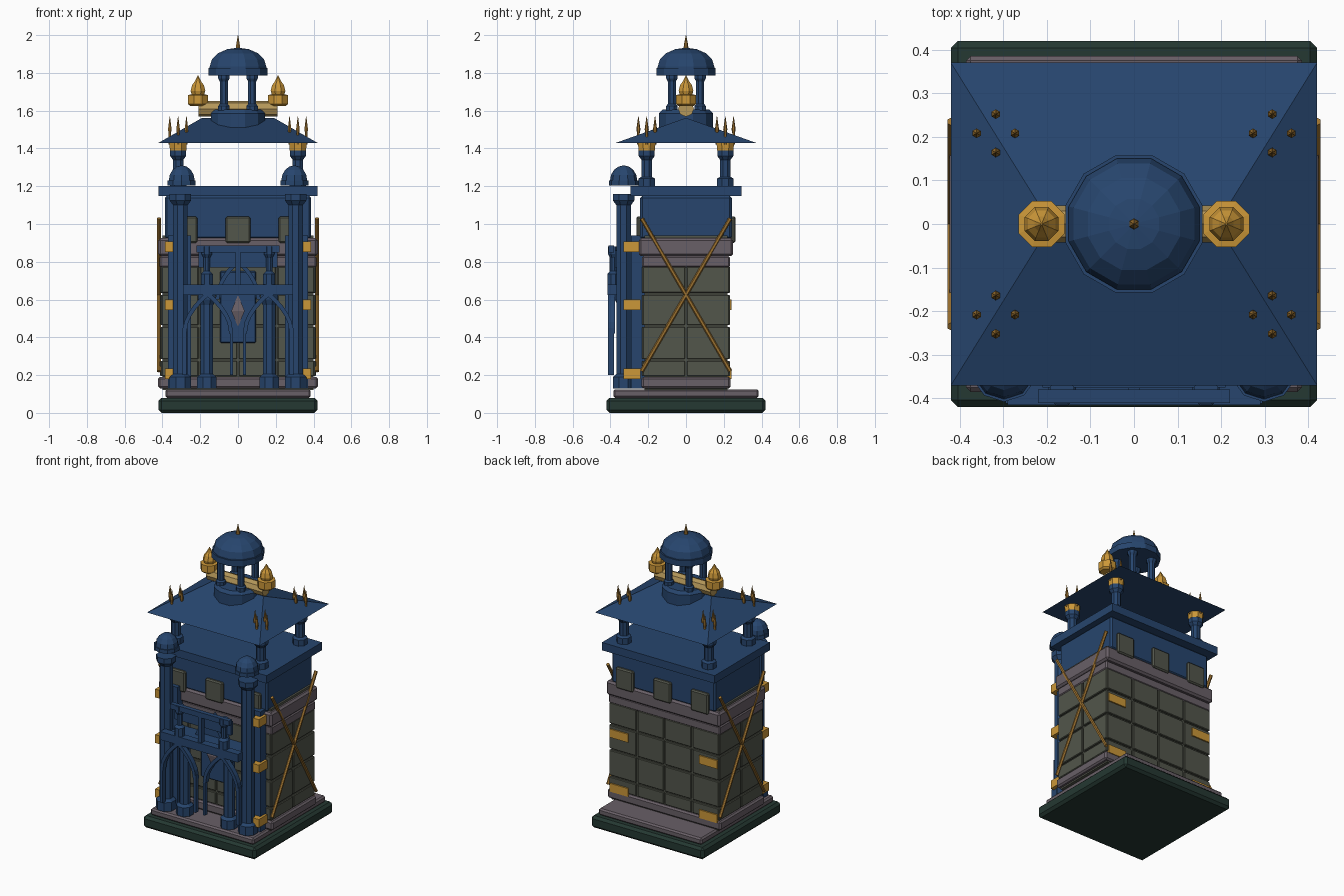
import bpy, bmesh, math
from mathutils import Vector

cube = bpy.data.objects.get("Cube")
if cube:
    bpy.data.objects.remove(cube, do_unlink=True)


def material(name, rgb):
    m = bpy.data.materials.new(name)
    m.use_nodes = True
    col = (*rgb, 1)
    m.diffuse_color = col
    m.node_tree.nodes["Principled BSDF"].inputs["Base Color"].default_value = col
    return m


BLUE = material("deep blue", (.02, .06, .155))
GOLD = material("gold", (.6, .31, .04))
PALE = material("pale gold", (.46, .31, .1))
BRONZE = material("dark gold", (.34, .17, .03))
STONE = material("grey green stone", (.085, .092, .07))
MAUVE = material("mauve stone", (.14, .115, .135))
GREEN = material("dark green", (.018, .04, .032))


def finish(name, bm, mat, loc=(0, 0, 0)):
    bmesh.ops.recalc_face_normals(bm, faces=bm.faces)
    me = bpy.data.meshes.new(name)
    bm.to_mesh(me)
    bm.free()
    me.materials.append(mat)
    ob = bpy.data.objects.new(name, me)
    ob.location = loc
    bpy.context.collection.objects.link(ob)
    return ob


def box(name, mat, x, y, z, bevel=0):
    """Box given by its (min, max) range on every axis."""
    bm = bmesh.new()
    bmesh.ops.create_cube(bm, size=1)
    for v in bm.verts:
        v.co = [r[0] if c < 0 else r[1] for c, r in zip(v.co, (x, y, z))]
    if bevel:
        bmesh.ops.bevel(bm, geom=bm.edges[:], offset=bevel, segments=1, affect='EDGES')
    return finish(name, bm, mat)


def lathe(name, mat, profile, x=0, y=0, sides=8):
    """Closed turned shape from (radius, height) points."""
    bm = bmesh.new()
    rings = []
    for r, z in profile:
        ring = []
        for i in range(sides):
            a = math.tau * (i + .5) / sides
            ring.append(bm.verts.new((r * math.cos(a), r * math.sin(a), z)))
        rings.append(ring)
    for low, high in zip(rings, rings[1:]):
        for i in range(sides):
            j = (i + 1) % sides
            bm.faces.new((low[i], low[j], high[j], high[i]))
    bm.faces.new(rings[0][::-1])
    bm.faces.new(rings[-1])
    return finish(name, bm, mat, (x, y, 0))


def bar(name, mat, a, b, radius, sides=6):
    a, b = Vector(a), Vector(b)
    bm = bmesh.new()
    bmesh.ops.create_cone(bm, cap_ends=True, segments=sides, radius1=radius,
                          radius2=radius, depth=(b - a).length)
    bm.transform((b - a).to_track_quat('Z', 'Y').to_matrix().to_4x4())
    return finish(name, bm, mat, (a + b) / 2)


def dome(radius, height, base, steps=4):
    return [(max(radius * math.cos(t), .003), base + height * math.sin(t))
            for t in [math.pi / 2 * i / steps for i in range(steps + 1)]]


def arch(name, x, half, spring, peak, y, depth, width):
    """Pointed arch band in the facade plane."""
    bm = bmesh.new()

    def curve(h, top):
        pts = []
        for i in range(6):
            t = i / 5
            pts.append((-h * (1 - t ** 1.6), spring + (top - spring) * t ** .8))
        return pts + [(-px, pz) for px, pz in pts[-2::-1]]

    outer, inner = curve(half, peak), curve(half - width, peak - width * 1.4)
    for i in range(len(outer) - 1):
        quad = [outer[i], outer[i + 1], inner[i + 1], inner[i]]
        f = bm.faces.new([bm.verts.new((x + px, y, pz)) for px, pz in quad])
        ext = bmesh.ops.extrude_face_region(bm, geom=[f])
        moved = [g for g in ext["geom"] if isinstance(g, bmesh.types.BMVert)]
        bmesh.ops.translate(bm, vec=(0, depth, 0), verts=moved)
        bm.faces.new([v for v in reversed([l.vert for l in f.loops])]) if not f.is_valid else None
    return finish(name, bm, BLUE)


# Base and plinth
box("base_slab", GREEN, (-.42, .42), (-.42, .42), (0, .08), .016)
box("plinth", MAUVE, (-.385, .385), (-.385, .385), (.08, .125), .01)

# Stone body with raised blocks and courses
box("body_core", STONE, (-.4, .4), (-.22, .22), (.12, .94))
rows = [(.19, .28), (.28, .46), (.46, .63), (.63, .78)]
G = .005
for lo, hi in rows:
    z = (lo + G, hi - G)
    for c in range(4):
        x0 = -.41 + c * .205
        for y in ((-.232, -.2), (.2, .232)):
            box("wall_block", STONE, (x0 + G, x0 + .205 - G), y, z, .004)
    for s in (-1, 1):
        for y in ((-.23, -G), (G, .23)):
            box("side_block", STONE, tuple(sorted((s * .38, s * .412))), y, z, .004)
box("lower_course", MAUVE, (-.423, .423), (-.236, .236), (.13, .19), .01)
box("neck_course", MAUVE, (-.416, .416), (-.232, .232), (.77, .83), .008)
box("upper_course", MAUVE, (-.423, .423), (-.25, .25), (.83, .925), .012)

# Upper storey, battlement plates and cornice
box("upper_storey", BLUE, (-.387, .387), (-.243, .243), (.92, 1.15), .012)
for x in (-.28, 0, .28):
    for y in ((-.262, -.235), (.235, .262)):
        box("battlement_plate", STONE, (x - .065, x + .065), y, (.9, 1.04), .008)
box("cornice", BLUE, (-.42, .42), (-.295, .295), (1.147, 1.2))

for s in (-1, 1):
    # Crossed rods on the flanks
    for t in (-1, 1):
        bar("cross_rod", BRONZE, (s * .418, -.235 * t, .22), (s * .418, .235 * t, 1.03), .011)
    # Front corner columns
    box("pilaster", BLUE, tuple(sorted((s * .25, s * .37))), (-.29, -.22), (.13, .94))
    lathe("corner_column", BLUE, [(.062, .13), (.062, .19), (.042, .205), (.042, 1.1),
                                  (.062, 1.125), (.062, 1.16)], s * .305, -.33)
    lathe("column_dome", BLUE, [(.078, 1.205), (.078, 1.23)] + dome(.072, .08, 1.23),
          s * .298, -.33, 10)
    # Gold clasps
    for z in (.207, .573, .88):
        box("column_clasp", GOLD, tuple(sorted((s * .335, s * .387))), (-.33, -.24),
            (z - .028, z + .028))
    for z in (.207, .573):
        box("back_clasp", GOLD, tuple(sorted((s * .265, s * .4))), (.22, .241),
            (z - .028, z + .028))
    # Inner porch columns
    lathe("porch_column", BLUE, [(.055, .13), (.055, .19), (.036, .205), (.036, .57),
                                 (.05, .6), (.05, .63)], s * .165, -.33)
    # Paired arches and hanging shafts
    arch("porch_arch", s * .16, .135, .42, .645, -.412, .035, .022)
    box("arch_shaft", BLUE, (s * .034 - .008, s * .034 + .008), (-.412, -.385), (.2, .45))
    box("outer_shaft", BLUE, (s * .284 - .011, s * .284 + .011), (-.412, -.38), (.2, .45))
    # Gallery posts
    lathe("gallery_post", BLUE, [(.034, .68), (.034, .735), (.018, .75), (.018, .82),
                                 (.03, .84), (.03, .88)], s * .165, -.385)

# Porch beam, floor and gallery
box("porch_beam", BLUE, (-.29, .29), (-.415, -.365), (.625, .68))
box("gallery_floor", BLUE, (-.26, .26), (-.37, -.235), (.63, .665))
box("gallery_rail", BLUE, (-.22, .22), (-.41, -.38), (.85, .885))
box("gallery_panel", BLUE, (-.21, .21), (-.375, -.355), (.77, .86))
box("gallery_middle_post", BLUE, (-.013, .013), (-.405, -.375), (.68, .87))

# Door with diamond and tall arch
box("door", BLUE, (-.095, .095), (-.262, -.22), (.37, .75), .006)
arch("door_arch", 0, .12, .6, .82, -.3, .06, .022)
diamond = lathe("diamond", MAUVE, [(.003, -.08), (.05, 0), (.003, .08)], sides=4)
diamond.location = (0, -.262, .54)
diamond.scale.y = .5

# Belvedere posts with gold caps and roof spikes
for sx in (-1, 1):
    for sy in (-1, 1):
        x, y = sx * .317, sy * .208
        lathe("roof_post", BLUE, [(.047, 1.2), (.047, 1.24), (.03, 1.25), (.03, 1.34),
                                  (.046, 1.36), (.046, 1.39)], x, y)
        lathe("post_cap", GOLD, [(.047, 1.39), (.05, 1.43), (.03, 1.435)], x, y)
        for dx, dy in ((.044, 0), (-.044, 0), (0, .044), (0, -.044)):
            lathe("roof_spike", BRONZE, [(.007, 1.42), (.007, 1.48), (.011, 1.5), (.001, 1.57)],
                  x + dx, y + dy, 6)

# Hipped roof
bm = bmesh.new()
eaves = [bm.verts.new((x, y, 1.43)) for x, y in
         ((-.42, -.37), (.42, -.37), (.42, .37), (-.42, .37))]
left, right = [bm.verts.new((x, 0, 1.562)) for x in (-.19, .19)]
a, b, c, d = eaves
for f in ((a, b, right, left), (c, d, left, right), (b, c, right), (d, a, left), (d, c, b, a)):
    bm.faces.new(f)
finish("hip_roof", bm, BLUE)

# Ridge beam and end finials
bar("ridge_beam", PALE, (-.21, 0, 1.61), (.21, 0, 1.61), .042, 8)
for s in (-1, 1):
    lathe("ridge_finial", GOLD, [(.045, 1.625), (.057, 1.635), (.057, 1.683), (.036, 1.686),
                                 (.042, 1.705), (.034, 1.735), (.018, 1.755), (.002, 1.785)],
          s * .212)

# Cupola
lathe("cupola_base", BLUE, [(.148, 1.5), (.148, 1.585), (.13, 1.605)], sides=12)
for x in (-.075, .075):
    for y in (-.075, .075):
        lathe("cupola_column", BLUE, [(.032, 1.6), (.032, 1.625), (.023, 1.635), (.023, 1.755),
                                      (.032, 1.77), (.032, 1.79)], x, y)
lathe("cupola_ring", BLUE, [(.163, 1.785), (.163, 1.825)], sides=12)
lathe("cupola_dome", BLUE, [(.155, 1.82)] + dome(.155, .1, 1.833), sides=12)
lathe("cupola_spike", BRONZE, [(.013, 1.925), (.011, 1.95), (.001, 2)], sides=6)
